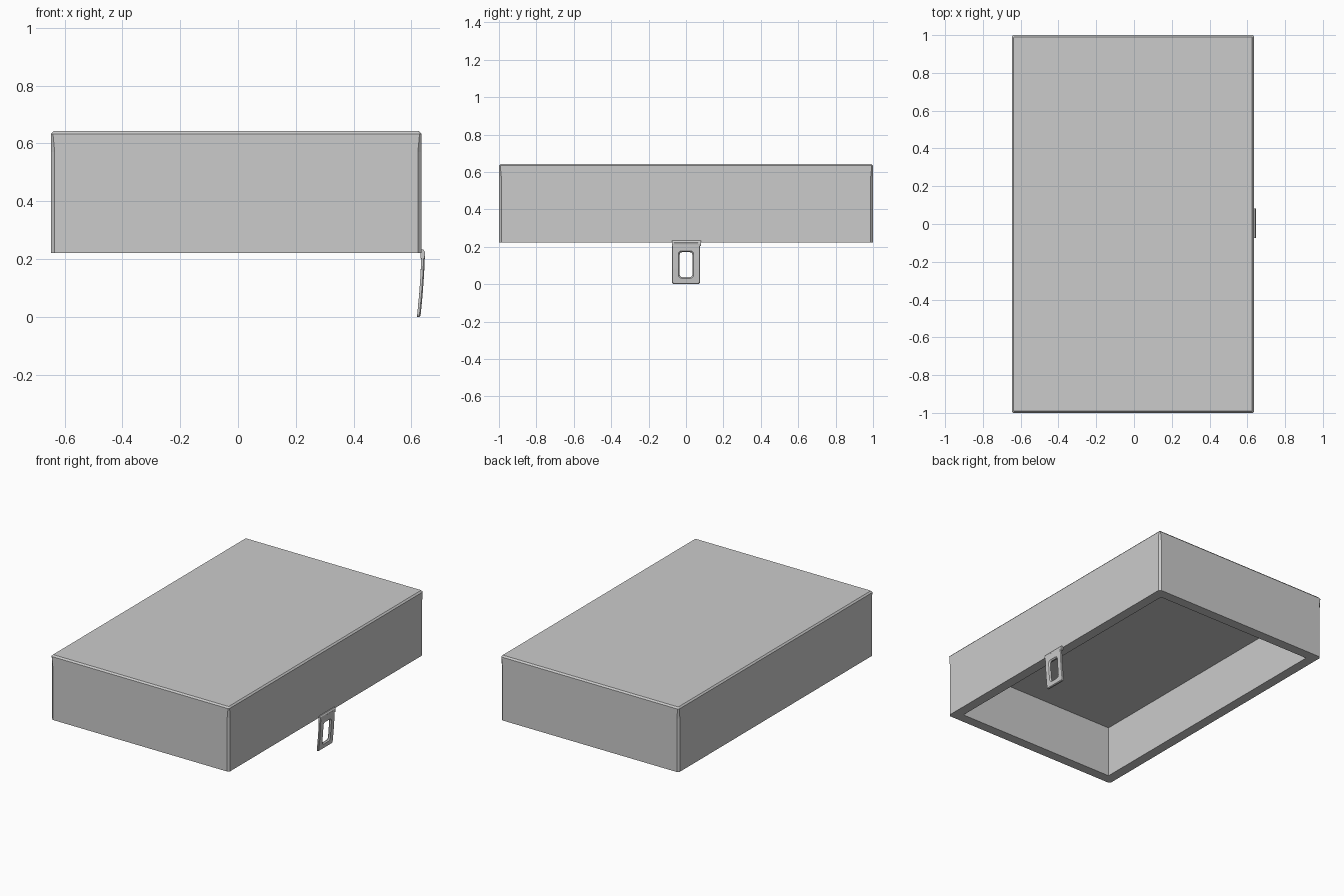
import bpy, bmesh
from math import sin, cos, pi

if "Cube" in bpy.data.objects:
    bpy.data.objects.remove(bpy.data.objects["Cube"])

X0, X1, Y = -0.647, 0.635, 1.0


def make_object(name, bm):
    bmesh.ops.recalc_face_normals(bm, faces=bm.faces)
    mesh = bpy.data.meshes.new(name)
    bm.to_mesh(mesh)
    bm.free()
    obj = bpy.data.objects.new(name, mesh)
    bpy.context.collection.objects.link(obj)
    return obj


def chamfered_ring(bm, inset, chamfer, z):
    """Eight-sided rectangle: inset from the lid outline, with cut corners."""
    a, b, y, c = X0 + inset, X1 - inset, Y - inset, chamfer
    pts = [(a + c, -y), (b - c, -y), (b, -y + c), (b, y - c),
           (b - c, y), (a + c, y), (a, y - c), (a, -y + c)]
    return [bm.verts.new((px, py, z)) for px, py in pts]


def bridge(bm, r, s):
    n = len(r)
    for i in range(n):
        j = (i + 1) % n
        bm.faces.new((r[i], r[j], s[j], s[i]))


# Lid shell: ceiling, inner walls, rim, outer walls, bevelled top
bm = bmesh.new()
rings = [chamfered_ring(bm, *p) for p in [
    (0.065, 0.001, 0.558), (0.065, 0.001, 0.222),
    (0.0, 0.013, 0.222), (0.0, 0.013, 0.57),
    (0.0, 0.007, 0.633), (0.009, 0.004, 0.643)]]
for r, s in zip(rings, rings[1:]):
    bridge(bm, r, s)
bm.faces.new(rings[0])
bm.faces.new(rings[-1])
make_object("lid", bm)


# Hasp: slotted plate that leans inward towards its lower end
def plate_outline(hw, z0, z1, r):
    pts = []
    for k, (cy, cz) in enumerate([(hw - r, z1 - r), (r - hw, z1 - r),
                                  (r - hw, z0 + r), (hw - r, z0 + r)]):
        for i in range(4):
            a = k * pi / 2 + i * pi / 6
            pts.append((cy + r * cos(a), cz + r * sin(a)))
        # extra points along the long sides let the plate curve
        if k in (1, 3):
            side = -hw if k == 1 else hw
            levels = [z0 + (z1 - z0) * t for t in (0.36, 0.64)]
            pts += [(side, z) for z in (levels if k == 3 else levels[::-1])]
    return pts


def lean(z):
    t = z / 0.23
    return 0.619 + 0.026 * t - 0.010 * t * t


bm = bmesh.new()
T, B = 0.012, 0.004
loops = []
for hw, z0, z1, r, dx in [
        (0.075, 0.0, 0.225, 0.010, 0), (0.075, 0.0, 0.225, 0.010, T - B),
        (0.071, 0.004, 0.221, 0.008, T), (0.041, 0.031, 0.178, 0.018, T),
        (0.034, 0.038, 0.171, 0.014, T - 2 * B), (0.034, 0.038, 0.171, 0.014, 0)]:
    loops.append([bm.verts.new((lean(z) + dx, y, z))
                  for y, z in plate_outline(hw, z0, z1, r)])
for i in range(len(loops)):
    bridge(bm, loops[i], loops[(i + 1) % len(loops)])
make_object("hasp_plate", bm)

# Hasp mount: thickened strip with a small tab at one end
bm = bmesh.new()
profile = [(0.632, 0.203), (0.644, 0.203), (0.647, 0.215),
           (0.646, 0.226), (0.641, 0.233), (0.632, 0.233)]
ends = [[bm.verts.new((x, y, z)) for x, z in profile] for y in (-0.075, 0.081)]
bridge(bm, *ends)
for e in ends:
    bm.faces.new(e)
make_object("hasp_mount", bm)
